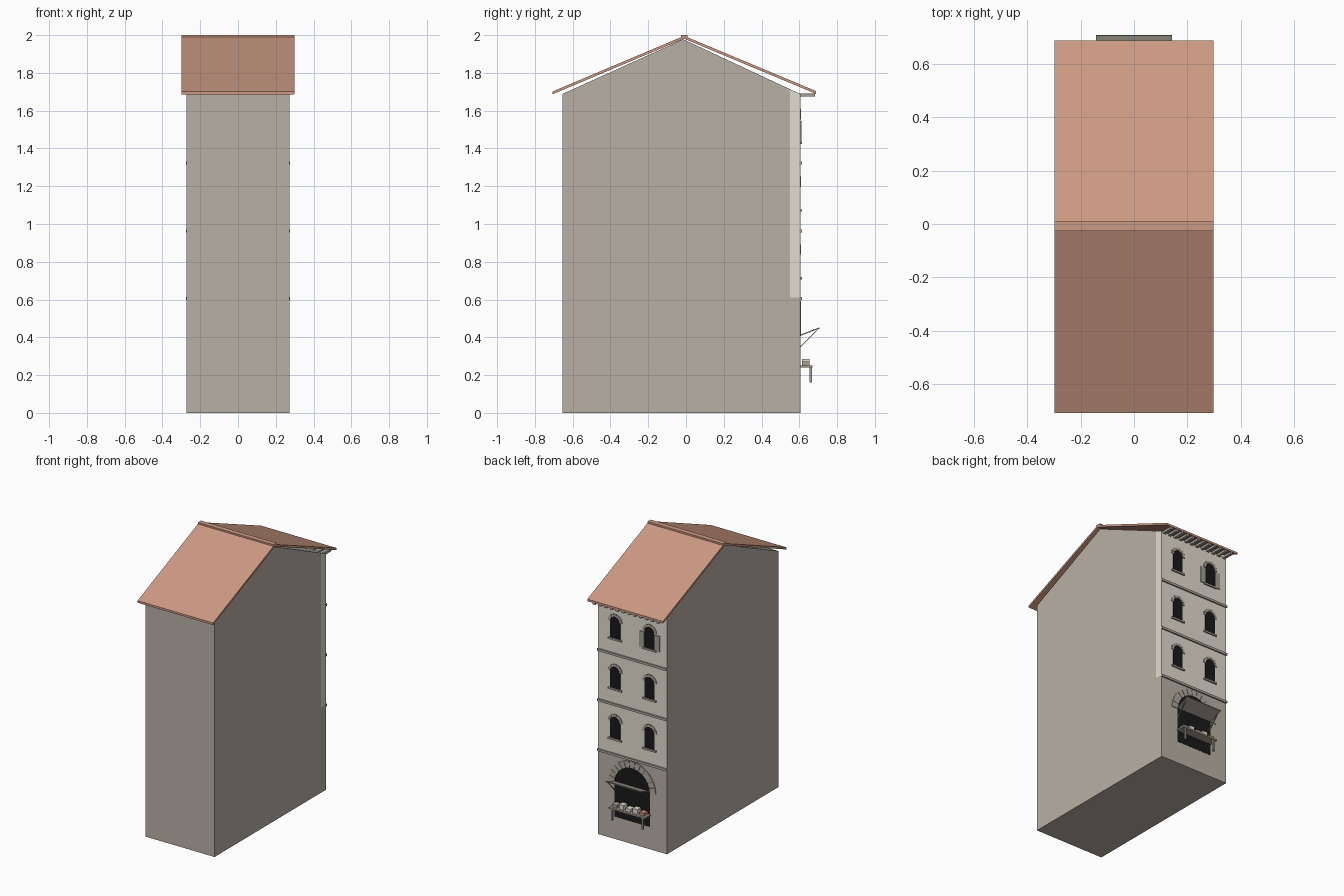
import bpy, bmesh, math
from mathutils import Vector

if "Cube" in bpy.data.objects:
    bpy.data.objects.remove(bpy.data.objects["Cube"])


def material(name, r, g, b):
    m = bpy.data.materials.new(name)
    m.diffuse_color = (r, g, b, 1)
    m.use_nodes = True
    m.node_tree.nodes["Principled BSDF"].inputs["Base Color"].default_value = m.diffuse_color
    return m


STONE = material("wall stone", 0.477, 0.435, 0.376)
PLASTER = material("pale plaster", 0.76, 0.72, 0.635)
TRIM = material("trim stone", 0.43, 0.40, 0.345)
TILE = material("roof tile", 0.605, 0.32, 0.225)
DARK = material("dark opening", 0.010, 0.010, 0.010)
WOOD = material("weathered wood", 0.37, 0.355, 0.295)
CLOTH = material("pale goods", 0.75, 0.71, 0.62)
CLAY = material("clay goods", 0.58, 0.26, 0.15)


def finish(bm, name, *mats):
    bmesh.ops.recalc_face_normals(bm, faces=bm.faces)
    me = bpy.data.meshes.new(name)
    bm.to_mesh(me)
    bm.free()
    for m in mats:
        me.materials.append(m)
    ob = bpy.data.objects.new(name, me)
    bpy.context.collection.objects.link(ob)
    return ob


def add_prism(bm, pts, offset):
    """Extrude a flat 3D outline along an offset."""
    a = [bm.verts.new(p) for p in pts]
    b = [bm.verts.new(Vector(p) + Vector(offset)) for p in pts]
    bm.faces.new(a)
    bm.faces.new(b[::-1])
    for i in range(len(a)):
        j = (i + 1) % len(a)
        bm.faces.new((a[i], a[j], b[j], b[i]))


def add_box(bm, x0, x1, y0, y1, z0, z1):
    add_prism(bm, [(x0, y0, z0), (x1, y0, z0), (x1, y1, z0), (x0, y1, z0)], (0, 0, z1 - z0))


def box(name, mat, *dims):
    bm = bmesh.new()
    add_box(bm, *dims)
    return finish(bm, name, mat)


def side_prism(name, mat, yz, x0, x1):
    bm = bmesh.new()
    add_prism(bm, [(x0, y, z) for y, z in yz], (x1 - x0, 0, 0))
    return finish(bm, name, mat)


WALL = 0.605
HALF = 0.273

# House body with gable ends; upper facade is plastered
bm = bmesh.new()
outline = [(-0.655, 0), (WALL, 0), (WALL, 1.688), (-0.015, 1.978), (-0.655, 1.688)]
add_prism(bm, [(-HALF, y, z) for y, z in outline], (2 * HALF, 0, 0))
for co, no in (((0, 0, 0.61), (0, 0, 1)), ((0, 0.55, 0), (0, 1, 0))):
    bmesh.ops.bisect_plane(bm, geom=bm.verts[:] + bm.edges[:] + bm.faces[:], plane_co=co, plane_no=no)
for f in bm.faces:
    c = f.calc_center_median()
    if c.y > 0.55 and c.z > 0.61 and c.x > -HALF + 0.01:
        f.material_index = 1
finish(bm, "house_body", STONE, PLASTER)

# Roof slopes and ridge cap
T = 0.015
side_prism("roof_slope_front", TILE, [(-0.708, 1.686), (-0.01, 1.981), (-0.01, 1.981 + T), (-0.708, 1.686 + T)], -0.299, 0.299)
side_prism("roof_slope_back", TILE, [(0.688, 1.689), (-0.01, 1.981), (-0.01, 1.981 + T), (0.688, 1.689 + T)], -0.299, 0.299)
box("ridge_cap", TILE, -0.299, 0.299, -0.027, 0.009, 1.985, 2.0)

# Rafter ends under the street eave
bm = bmesh.new()
for i in range(12):
    x = -0.253 + i * 0.046
    add_box(bm, x - 0.01, x + 0.01, WALL - 0.005, 0.682, 1.675, 1.692)
finish(bm, "rafter_ends", WOOD)

# String courses between floors
for i, z in enumerate((0.605, 0.963, 1.322)):
    box(f"string_course_{i + 1}", TRIM, -0.275, 0.275, WALL - 0.004, 0.615, z - 0.008, z + 0.008)


def arched_plate(name, x, z0, spring, r, n=12):
    pts = [(x - r, WALL - 0.001, z0), (x + r, WALL - 0.001, z0)]
    pts += [(x + r * math.cos(math.pi * k / n), WALL - 0.001, spring + r * math.sin(math.pi * k / n)) for k in range(n + 1)]
    bm = bmesh.new()
    add_prism(bm, pts, (0, 0.0025, 0))
    finish(bm, name, DARK)


def voussoirs(name, x, spring, r0, r1, n, depth):
    """Ring of wedge stones with small joints."""
    bm = bmesh.new()
    for k in range(n):
        a, b = (math.pi * (k + 0.03) / n, math.pi * (k + 0.97) / n)
        pts = [(x + r * math.cos(t), WALL - 0.001, spring + r * math.sin(t)) for r, t in ((r0, a), (r1, a), (r1, b), (r0, b))]
        add_prism(bm, pts, (0, depth, 0))
    finish(bm, name, TRIM)


# Windows: dark arched pane, stone arch, sill
for i in range(3):
    for x, tag in ((-0.136, "left"), (0.136, "right")):
        z = 0.715 + i * 0.358
        arched_plate(f"window_{tag}_{i + 1}", x, z, z + 0.122, 0.04)
        voussoirs(f"window_arch_{tag}_{i + 1}", x, z + 0.122, 0.039, 0.057, 7, 0.006)
        box(f"window_sill_{tag}_{i + 1}", TRIM, x - 0.053, x + 0.053, WALL - 0.002, 0.615, z - 0.008, z + 0.004)

# Open shutters on one top window
for s in (-1, 1):
    xc = -0.136 + s * 0.061
    box("shutter", WOOD, xc - 0.02, xc + 0.02, WALL - 0.001, 0.611, 1.431, 1.545)

# Shop opening with stone arch
arched_plate("shop_opening", 0, 0.16, 0.405, 0.14, 20)
voussoirs("shop_arch", 0, 0.405, 0.14, 0.187, 13, 0.006)

# Raised shop flap with struts
side_prism("shop_flap", WOOD, [(WALL, 0.408), (0.709, 0.447), (0.707, 0.453), (WALL, 0.414)], -0.143, 0.143)
for s in (-1, 1):
    side_prism("flap_strut", WOOD, [(WALL, 0.345), (0.703, 0.446), (0.703, 0.451), (WALL, 0.351)], s * 0.133 - 0.004, s * 0.133 + 0.004)

# Market counter
box("counter_top", WOOD, -0.143, 0.143, WALL, 0.67, 0.24, 0.251)
for s in (-1, 1):
    box("counter_leg", WOOD, s * 0.12 - 0.006, s * 0.12 + 0.006, 0.654, 0.666, 0.16, 0.241)

# Goods on the counter
for i in range(5):
    x = -0.108 + i * 0.054
    mat = CLAY if i == 0 else WOOD if i == 4 else CLOTH
    box("goods_crate", mat, x - 0.019, x + 0.019, 0.613, 0.655, 0.25, 0.272 + 0.012 * (i % 2))
